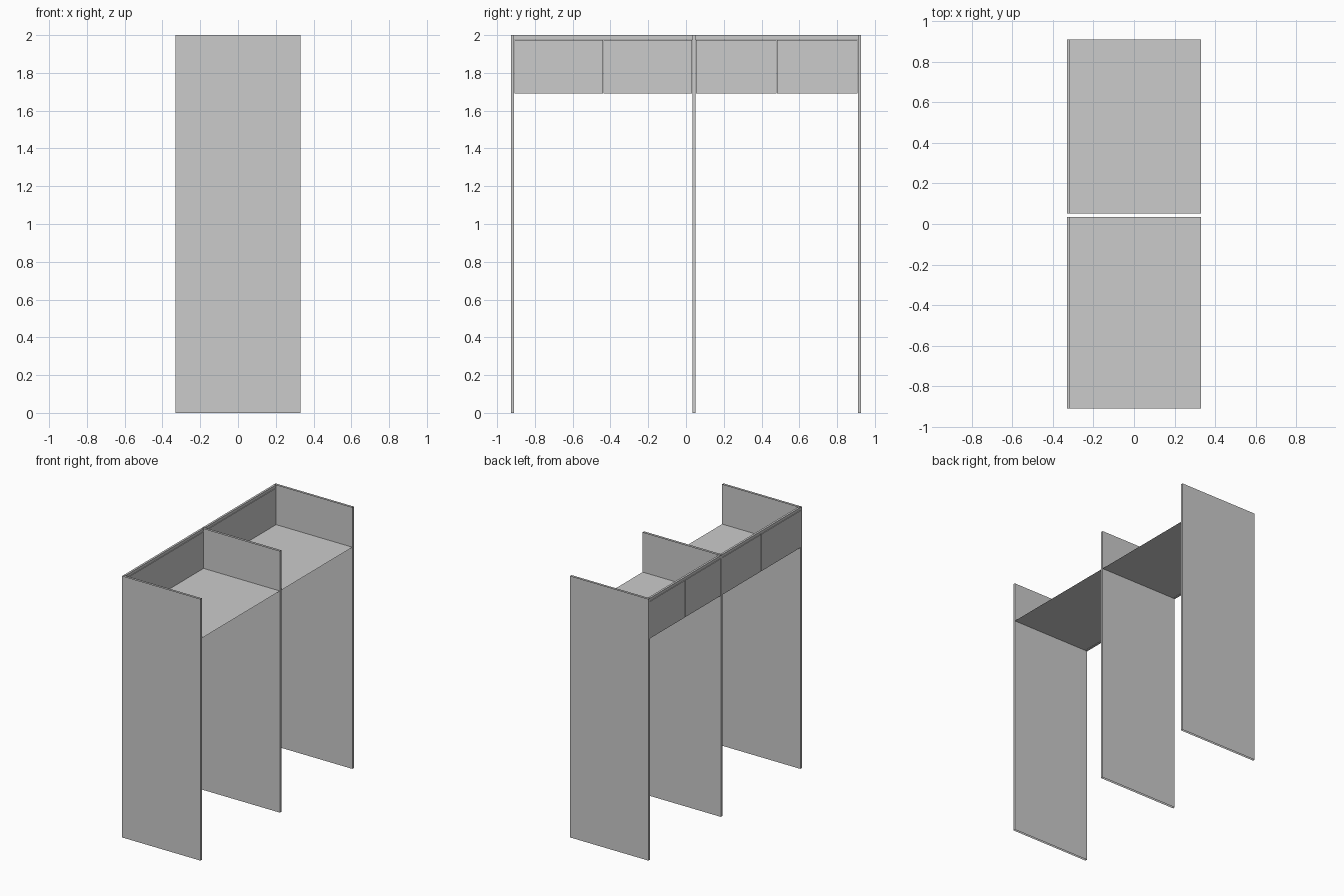
import bpy, bmesh

if "Cube" in bpy.data.objects:
    bpy.data.objects.remove(bpy.data.objects["Cube"])

X0, X1 = -0.331, 0.331      # overall depth of the panels
XB = -0.315                 # inner face of the fronts
Z_SHELF, Z_RAIL, Z_TOP = 1.695, 1.974, 2.0


def box(name, x, y, z, open_ends=False):
    """Box from axis ranges; open_ends drops the top and bottom caps."""
    bm = bmesh.new()
    bmesh.ops.create_cube(bm, size=1)
    for v in bm.verts:
        v.co = [r[0] if c < 0 else r[1] for c, r in zip(v.co, (x, y, z))]
    bm.normal_update()
    if open_ends:
        caps = [f for f in bm.faces if abs(f.normal.z) > 0.5]
        bmesh.ops.delete(bm, geom=caps, context='FACES_ONLY')
    return finish(name, bm)


def sheet(name, x, y, z):
    """Single horizontal face."""
    bm = bmesh.new()
    bm.faces.new([bm.verts.new((a, b, z)) for a, b in
                  ((x[0], y[0]), (x[1], y[0]), (x[1], y[1]), (x[0], y[1]))])
    return finish(name, bm)


def finish(name, bm):
    me = bpy.data.meshes.new(name)
    bm.to_mesh(me)
    bm.free()
    ob = bpy.data.objects.new(name, me)
    bpy.context.collection.objects.link(ob)
    return ob


# Upright panels, uncapped at top and bottom
uprights = [(-0.926, -0.910), (0.034, 0.051), (0.910, 0.926)]
for name, y in zip(("front_upright", "middle_upright", "back_upright"), uprights):
    box(name, (X0, X1), y, (0, Z_TOP), open_ends=True)

# Each bay: shelf sheet, top rail and a pair of doors
for i in range(2):
    a, b = uprights[i][1], uprights[i + 1][0]
    mid, gap = (a + b) / 2, 0.002
    sheet(f"shelf_{i + 1}", (XB, X1), (a, b), Z_SHELF)
    box(f"top_rail_{i + 1}", (X0, XB), (a, b), (Z_RAIL + 0.004, Z_TOP))
    for j, y in enumerate(((a + gap, mid - gap), (mid + gap, b - gap))):
        box(f"door_{i + 1}_{j + 1}", (X0, XB), y, (1.692, Z_RAIL))
